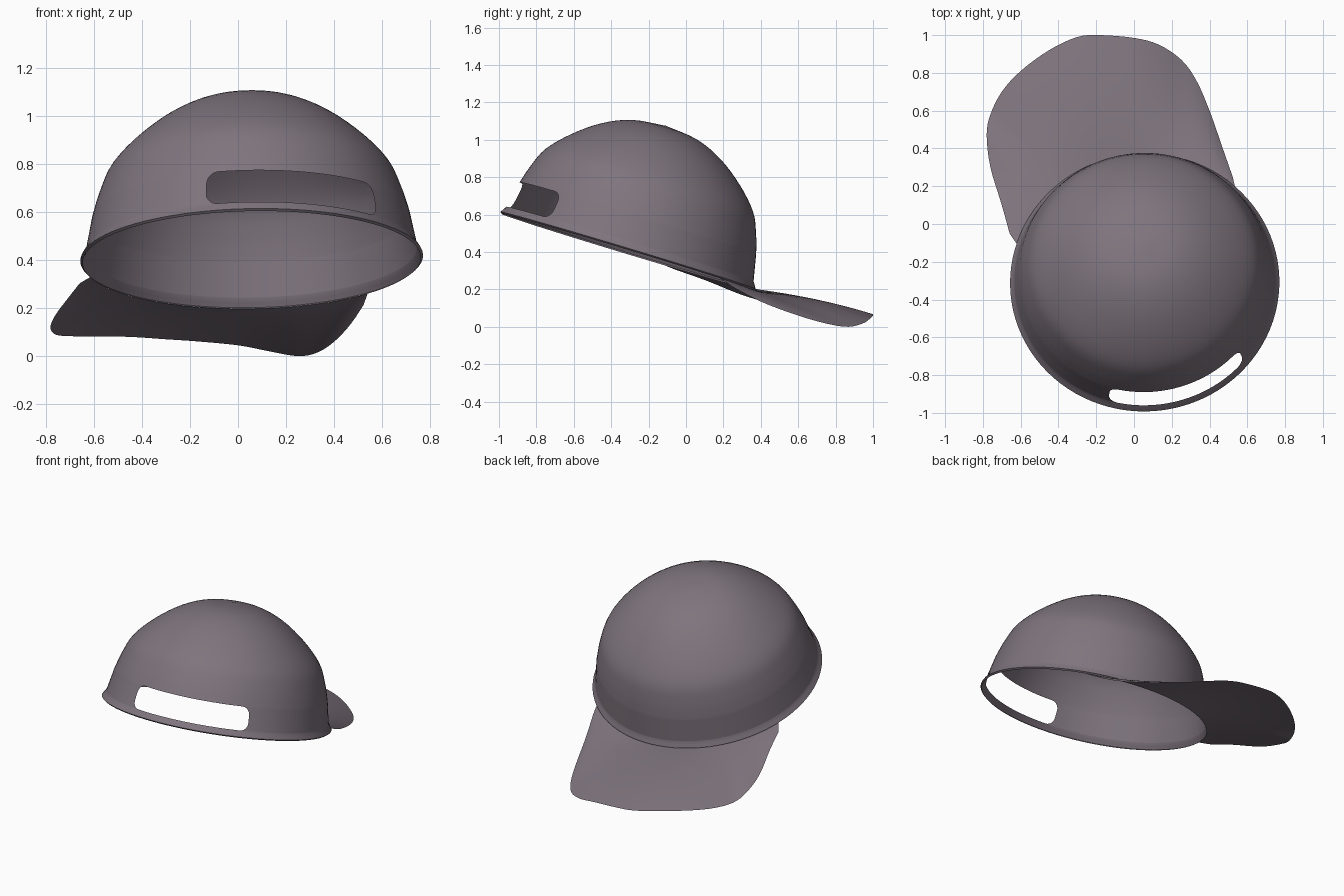
import bpy, bmesh
from math import sin, cos, pi, sqrt, radians
from mathutils import Matrix, Vector

cube = bpy.data.objects.get("Cube")
if cube:
    bpy.data.objects.remove(cube)

# One cloth colour
cloth = bpy.data.materials.new("mauve_grey_cloth")
cloth.use_nodes = True
colour = (0.21, 0.175, 0.207, 1)
cloth.diffuse_color = colour
bsdf = cloth.node_tree.nodes["Principled BSDF"]
bsdf.inputs["Base Color"].default_value = colour
bsdf.inputs["Roughness"].default_value = 0.8

# The cap is tipped: crown axis leans toward the brim
frame = (Matrix.Translation((0.057, -0.312, 0.4))
         @ Matrix.Rotation(radians(-1), 4, "Y")
         @ Matrix.Rotation(radians(-16.8), 4, "X"))


def smooth_path(points, steps):
    """Catmull-Rom curve through the points."""
    pts = [Vector(p) for p in points]
    pts = [2 * pts[0] - pts[1]] + pts + [2 * pts[-1] - pts[-2]]
    path = []
    for a, b, c, d in zip(pts, pts[1:], pts[2:], pts[3:]):
        for i in range(steps):
            t = i / steps
            path.append(0.5 * (2 * b + (c - a) * t + (2 * a - 5 * b + 4 * c - d) * t * t
                               + (3 * b - a - 3 * c + d) * t ** 3))
    return path + [pts[-2]]


def grid_object(name, rows, skip=lambda r, c: False):
    """Skin a grid of points, leaving out skipped cells."""
    bm = bmesh.new()
    grid = [[bm.verts.new(p) for p in row] for row in rows]
    for r in range(len(grid) - 1):
        for c in range(len(grid[r]) - 1):
            if not skip(r, c):
                bm.faces.new((grid[r][c], grid[r][c + 1], grid[r + 1][c + 1], grid[r + 1][c]))
    bmesh.ops.remove_doubles(bm, verts=bm.verts, dist=0.0001)
    bmesh.ops.delete(bm, geom=[v for v in bm.verts if not v.link_faces], context="VERTS")
    bm.normal_update()
    if sum(f.normal.z * f.calc_area() for f in bm.faces) < 0:
        bmesh.ops.reverse_faces(bm, faces=bm.faces)
    mesh = bpy.data.meshes.new(name)
    bm.to_mesh(mesh)
    bm.free()
    mesh.materials.append(cloth)
    obj = bpy.data.objects.new(name, mesh)
    bpy.context.collection.objects.link(obj)
    bpy.ops.object.select_all(action="DESELECT")
    obj.select_set(True)
    bpy.context.view_layer.objects.active = obj
    bpy.ops.object.shade_smooth_by_angle(angle=radians(50))
    return obj


def on_crown(angle, radius, height):
    return frame @ Vector((radius * sin(angle), -radius * cos(angle), height))


# Crown profile: flared lip, strap-opening band, rounded dome
slot_mid, slot_half, slot_rows = 0.117, 0.073, 16
lip = [(0.703, 0), (0.713, 0.008), (0.703, 0.025)]
band = []
for k in range(slot_rows + 1):
    h = slot_mid - slot_half * cos(pi * k / slot_rows)
    band.append((0.699 - 0.2 * h, h))
dome = smooth_path([band[-1], (0.63, 0.29), (0.58, 0.4), (0.47, 0.517),
                    (0.33, 0.62), (0.18, 0.683), (0, 0.705)], 4)
profile = lip + band + [tuple(p) for p in dome[1:]]

# Columns bend around the rounded ends of the opening
columns, slot_columns = 96, 9
slot_centre, slot_angle, corner = radians(17), radians(32.7), 0.05
column_edge = 2 * pi * slot_columns / columns


def slot_reach(height):
    over = max(0, abs(height - slot_mid) - (slot_half - corner))
    bulge = sqrt(max(0, corner ** 2 - over ** 2))
    return slot_angle - (corner - bulge) / 0.68


def column_angle(c, height):
    a = 2 * pi * c / columns - pi
    reach = slot_reach(height)
    if abs(a) <= column_edge:
        a *= reach / column_edge
    else:
        side = 1 if a > 0 else -1
        a = side * (reach + (abs(a) - column_edge) * (pi - reach) / (pi - column_edge))
    return a + slot_centre


def in_slot(r, c):
    first = len(lip)
    return (first <= r < first + slot_rows
            and columns // 2 - slot_columns <= c < columns // 2 + slot_columns)


grid_object("crown", [[on_crown(column_angle(c, h), rad, h) for c in range(columns + 1)]
                      for rad, h in profile], in_slot)

# Brim: skin between the rim arc and the curved outer edge
outer = smooth_path([(-0.645, -0.1, 0.32), (-0.7, 0.1, 0.25), (-0.76, 0.3, 0.17),
                     (-0.78, 0.47, 0.12), (-0.76, 0.58, 0.09), (-0.7, 0.7, 0.083),
                     (-0.6, 0.81, 0.082), (-0.45, 0.92, 0.08), (-0.3, 0.99, 0.07),
                     (-0.18, 1, 0.062), (0, 0.985, 0.045), (0.13, 0.95, 0.02),
                     (0.25, 0.87, 0), (0.33, 0.76, 0.015), (0.4, 0.6, 0.06),
                     (0.47, 0.4, 0.135), (0.54, 0.2, 0.24)], 4)
last = len(outer) - 1
inner = [on_crown(radians(253 - 116 * i / last), 0.703, 0) for i in range(last + 1)]
outer[0], outer[last] = inner[0], inner[last]
brim_rows = []
for k in range(13):
    t = k / 12
    row = []
    for i in range(last + 1):
        p = inner[i].lerp(outer[i], t)
        p.z += 0.07 * t * (1 - t) * sin(pi * i / last)
        row.append(p)
    brim_rows.append(row)
grid_object("brim", brim_rows)
